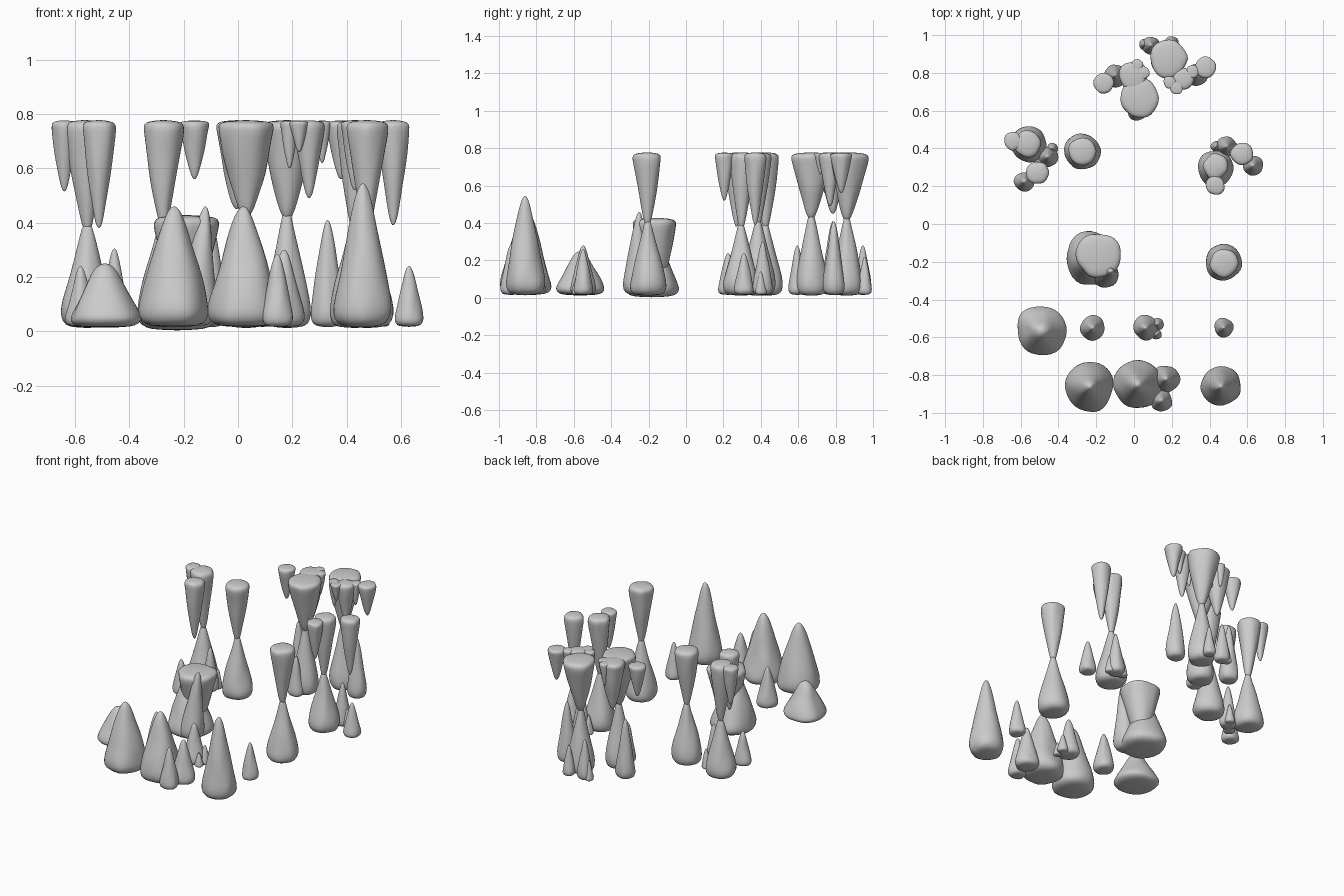
import bpy, bmesh, math
from mathutils import Vector, noise

# (radius fraction, length fraction) measured from the wide end to the tip
PROFILES = {
    "mound": [(0.5, 0.0), (0.84, 0.015), (1.0, 0.09), (0.94, 0.2), (0.8, 0.36), (0.64, 0.54),
              (0.46, 0.72), (0.31, 0.87), (0.18, 0.96), (0.07, 0.995)],
    "low": [(0.5, 0.0), (0.84, 0.02), (1.0, 0.1), (0.95, 0.2), (0.74, 0.4), (0.54, 0.62),
            (0.38, 0.82), (0.24, 0.94), (0.1, 0.99)],
    "column": [(0.5, 0.0), (0.84, 0.015), (1.0, 0.11), (0.93, 0.25), (0.72, 0.45), (0.5, 0.65),
               (0.32, 0.83), (0.2, 0.95), (0.16, 1.0)],
    "hang": [(0.5, 0.0), (0.86, 0.012), (1.0, 0.05), (0.95, 0.14), (0.8, 0.34), (0.62, 0.56),
             (0.42, 0.76), (0.28, 0.9), (0.16, 0.97), (0.07, 0.995)],
}
SIDES = 16
count = 0


def spike(name, x, y, r, z0, z1, profile, lean=(0, 0)):
    """Lumpy tapered spike whose wide end is at z0 and whose tip is at z1."""
    global count
    count += 1
    seed = Vector((count * 7.3, count * 3.1, 0))
    h = z1 - z0
    bm = bmesh.new()
    rings = []
    for f, t in PROFILES[profile]:
        ring = []
        for i in range(SIDES):
            a = math.tau * i / SIDES
            d = Vector((math.cos(a), math.sin(a), 0))
            n = noise.noise(seed + d * 1.5 + Vector((0, 0, t * 3)))
            n += 0.4 * noise.noise(seed + d * 3.5 + Vector((0, 0, t * 8)))
            q = d * r * f * (1.02 + 0.16 * n)
            ring.append(bm.verts.new((q.x + lean[0] * t, q.y + lean[1] * t, h * t)))
        rings.append(ring)
    for a, b in zip(rings, rings[1:]):
        for i in range(SIDES):
            j = (i + 1) % SIDES
            bm.faces.new((a[i], a[j], b[j], b[i]))
    # closed wide end and tip
    for ring, t in ((rings[0], -0.01), (rings[-1], 1.0)):
        k = 0 if t < 0 else 1
        c = bm.verts.new((lean[0] * k, lean[1] * k, h * t))
        for i in range(SIDES):
            bm.faces.new((ring[i], ring[(i + 1) % SIDES], c))
    bmesh.ops.recalc_face_normals(bm, faces=bm.faces)
    for face in bm.faces:
        face.smooth = True
    me = bpy.data.meshes.new(name)
    bm.to_mesh(me)
    bm.free()
    ob = bpy.data.objects.new(name, me)
    ob.location = (x, y, z0)
    bpy.context.collection.objects.link(ob)
    ob.modifiers.new("smooth", "SUBSURF").levels = 1
    ob.modifiers["smooth"].render_levels = 1


# Standing stalagmites: x, y, radius, tip height
for x, y, r, top in [
    (-0.235, -0.86, 0.135, 0.46), (0.02, -0.85, 0.135, 0.46), (0.17, -0.82, 0.075, 0.3),
    (0.145, -0.935, 0.06, 0.285), (0.46, -0.86, 0.108, 0.545),
    (-0.22, -0.55, 0.067, 0.28), (0.06, -0.55, 0.068, 0.28), (0.125, -0.53, 0.035, 0.14),
    (0.12, -0.585, 0.028, 0.11), (0.475, -0.55, 0.053, 0.26),
    (-0.58, 0.225, 0.055, 0.24), (-0.455, 0.355, 0.055, 0.305), (-0.43, 0.4, 0.03, 0.15),
    (-0.5, 0.31, 0.04, 0.17),
    (0.63, 0.31, 0.055, 0.24), (0.49, 0.41, 0.055, 0.3), (0.435, 0.41, 0.03, 0.15),
    (0.53, 0.4, 0.03, 0.14),
    (-0.1, 0.785, 0.062, 0.41), (0.33, 0.79, 0.062, 0.41), (0.015, 0.595, 0.05, 0.28),
    (0.09, 0.945, 0.05, 0.28), (0.2, 0.955, 0.04, 0.22), (0.055, 0.95, 0.03, 0.15),
]:
    spike("stalagmite", x, y, r, 0.018, top, "mound")
spike("low_stalagmite", -0.49, -0.565, 0.138, 0.015, 0.25, "low")

# Broken cluster: a fallen hanging piece among stalagmites
spike("cluster_mound", -0.225, -0.185, 0.145, 0.006, 0.36, "mound", (-0.02, 0))
spike("cluster_spike", -0.16, -0.265, 0.075, 0.02, 0.46, "mound", (0.04, 0.015))
spike("fallen_stalactite", -0.19, -0.165, 0.122, 0.425, 0.04, "hang", (0.0, 0.01))

# Columns where a stalagmite meets a stalactite: x, y, base radius, top radius, top shift, neck
for x, y, rb, rt, dx, dy, neck in [
    (0.475, -0.205, 0.1, 0.077, 0, 0, 0.4), (-0.275, 0.385, 0.1, 0.075, 0, 0, 0.4),
    (-0.555, 0.425, 0.1, 0.075, -0.01, 0, 0.38), (0.43, 0.295, 0.1, 0.07, 0, 0.01, 0.38),
    (0.03, 0.67, 0.09, 0.107, 0, 0, 0.44), (0.18, 0.86, 0.09, 0.102, 0, 0.015, 0.43),
]:
    spike("column_base", x, y, rb, 0.015, neck + 0.01, "column")
    spike("column_top", x + dx, y + dy, rt, 0.775, neck - 0.02, "hang", (-dx, -dy))

# Free hanging stalactites: x, y, radius, tip height
for x, y, r, tip in [
    (-0.64, 0.44, 0.05, 0.515), (-0.512, 0.27, 0.063, 0.38),
    (0.43, 0.205, 0.052, 0.52), (0.572, 0.37, 0.062, 0.39),
    (-0.16, 0.745, 0.055, 0.56), (-0.005, 0.785, 0.08, 0.45), (0.015, 0.84, 0.033, 0.62),
    (0.05, 0.8, 0.035, 0.62), (0.38, 0.83, 0.057, 0.56), (0.262, 0.77, 0.058, 0.49),
    (0.225, 0.72, 0.035, 0.66), (0.19, 0.75, 0.035, 0.6), (0.31, 0.805, 0.035, 0.62),
]:
    spike("stalactite", x, y, r, 0.775, tip, "hang")
